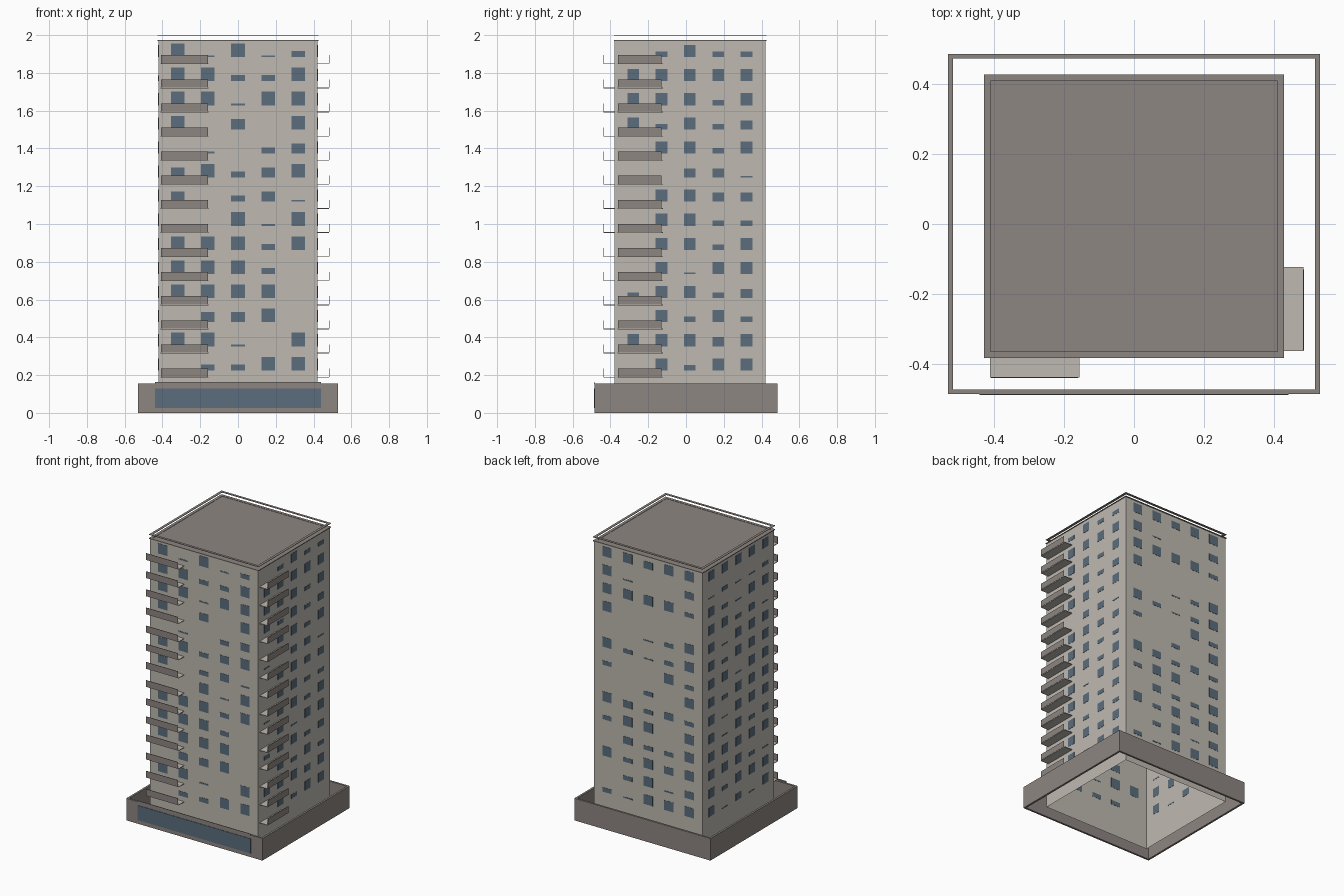
import bpy, bmesh, random
from mathutils import Vector

random.seed(4)
cube = bpy.data.objects.get("Cube")
if cube:
    bpy.data.objects.remove(cube, do_unlink=True)


def material(name, rgb):
    m = bpy.data.materials.new(name)
    m.use_nodes = True
    m.diffuse_color = (*rgb, 1)
    m.node_tree.nodes["Principled BSDF"].inputs["Base Color"].default_value = (*rgb, 1)
    return m


PALE = material("pale_concrete", (0.52, 0.49, 0.44))
BROWN = material("brown_concrete", (0.27, 0.24, 0.22))
GLASS = material("blue_grey_glass", (0.105, 0.155, 0.20))


def add_box(bm, lo, hi):
    """Add an axis-aligned box between two corners."""
    lo, hi = Vector(lo), Vector(hi)
    verts = bmesh.ops.create_cube(bm, size=1)["verts"]
    for v in verts:
        v.co = (lo + hi) / 2 + v.co * (hi - lo)
    return verts


def make(name, bm, *mats):
    mesh = bpy.data.meshes.new(name)
    bm.to_mesh(mesh)
    bm.free()
    for m in mats:
        mesh.materials.append(m)
    ob = bpy.data.objects.new(name, mesh)
    bpy.context.collection.objects.link(ob)
    return ob


def boxes(name, mat, pairs):
    bm = bmesh.new()
    for lo, hi in pairs:
        add_box(bm, lo, hi)
    return make(name, bm, mat)


def frame(name, mat, x0, x1, y0, y1, z0, z1, t):
    """Rectangular ring of four bars, open in the middle."""
    return boxes(name, mat, [
        ((x0, y0, z0), (x1, y0 + t, z1)), ((x0, y1 - t, z0), (x1, y1, z1)),
        ((x0, y0 + t, z0), (x0 + t, y1 - t, z1)), ((x1 - t, y0 + t, z0), (x1, y1 - t, z1))])


# Main dimensions
X, Y0, Y1 = 0.422, -0.378, 0.42
ROOF = 1.972
FLOORS, STOREY = 14, 0.1276

# Tower shell, hollow and open underneath, with a brown roof
bm = bmesh.new()
add_box(bm, (-X, Y0, 0), (X, Y1, ROOF))
bm.normal_update()
bmesh.ops.delete(bm, geom=[f for f in bm.faces if f.normal.z < -0.5], context="FACES")
for f in bm.faces:
    f.material_index = int(f.normal.z > 0.5)
make("tower", bm, PALE, BROWN)

# Thin roof edge and the rail floating above it
frame("roof_edge", BROWN, -X - .005, X + .005, Y0 - .004, Y1 + .006, ROOF - .003, ROOF + .002, .02)
frame("roof_rail", BROWN, -X - .005, X + .005, Y0 - .004, Y1 + .006, 1.997, 2.0, .018)

# Podium wall, shop front and its fascia
frame("podium_wall", BROWN, -.53, .53, -.485, .485, 0, .155, .014)
boxes("shop_glass", GLASS, [((-.44, -.488, .027), (.44, -.484, .13))])
boxes("shop_fascia", BROWN, [((-.44, -.488, .153), (.44, -.484, .164))])

# Window openings per floor, top floor first:
# f full, t three quarters, h half, s sliver, dot for none
SIZE = {"f": 1.0, "t": 0.75, "h": 0.45, "s": 0.13}
FRONT = ("fsfsh ffhhf ffsff f.t.f .s.ht tfhtf t.hts "
         "..fsf fffhf fffh. ffff. .ttf. ffs.f .hhff").split()
RIGHT = (".hfhh fffff fffhf fhfht .ffhf s.tts .fftt "
         ".ffhh sffhf .fsff hffht .fhfh ffftf .fhff").split()


def random_rows(choices):
    return ["".join(random.choices(choices, k=5)) for _ in range(FLOORS)]


def windows(name, rows, centre, pitch, width, height, place):
    """Thin panes; place(a, d) turns along-wall and outward offsets into x, y."""
    pairs = []
    for r, row in enumerate(rows):
        z = 0.225 + STOREY * (FLOORS - 1 - r)
        for c, kind in enumerate(row):
            if kind in SIZE:
                a = centre + (c - 2) * pitch
                lo, hi = place(a - width / 2, -.001), place(a + width / 2, .0015)
                pairs.append(((min(lo[0], hi[0]), min(lo[1], hi[1]), z),
                              (max(lo[0], hi[0]), max(lo[1], hi[1]), z + height * SIZE[kind])))
    boxes(name, GLASS, pairs)


windows("front_windows", FRONT, 0, .16, .072, .072, lambda a, d: (a, Y0 - d))
windows("right_windows", RIGHT, .02, .15, .062, .064, lambda a, d: (X + d, a))
windows("back_windows", random_rows("fffthhs.."), 0, .16, .072, .068, lambda a, d: (a, Y1 + d))
windows("left_windows", random_rows("ffffthhs"), .02, .15, .062, .064, lambda a, d: (-X - d, a))

# Balconies: a thin slab and one outer panel on every floor
levels = [0.187 + STOREY * i for i in range(FLOORS)]
boxes("front_balcony_slabs", PALE,
      [((-.41, -.437, z), (-.155, Y0, z + .004)) for z in levels])
boxes("front_balcony_panels", BROWN,
      [((-.408, -.439, z + .004), (-.16, -.436, z + .048)) for z in levels])
boxes("right_balcony_slabs", PALE,
      [((X, -.362, z), (.483, -.122, z + .004)) for z in levels])
boxes("right_balcony_panels", BROWN,
      [((.482, -.36, z + .004), (.485, -.13, z + .048)) for z in levels])
